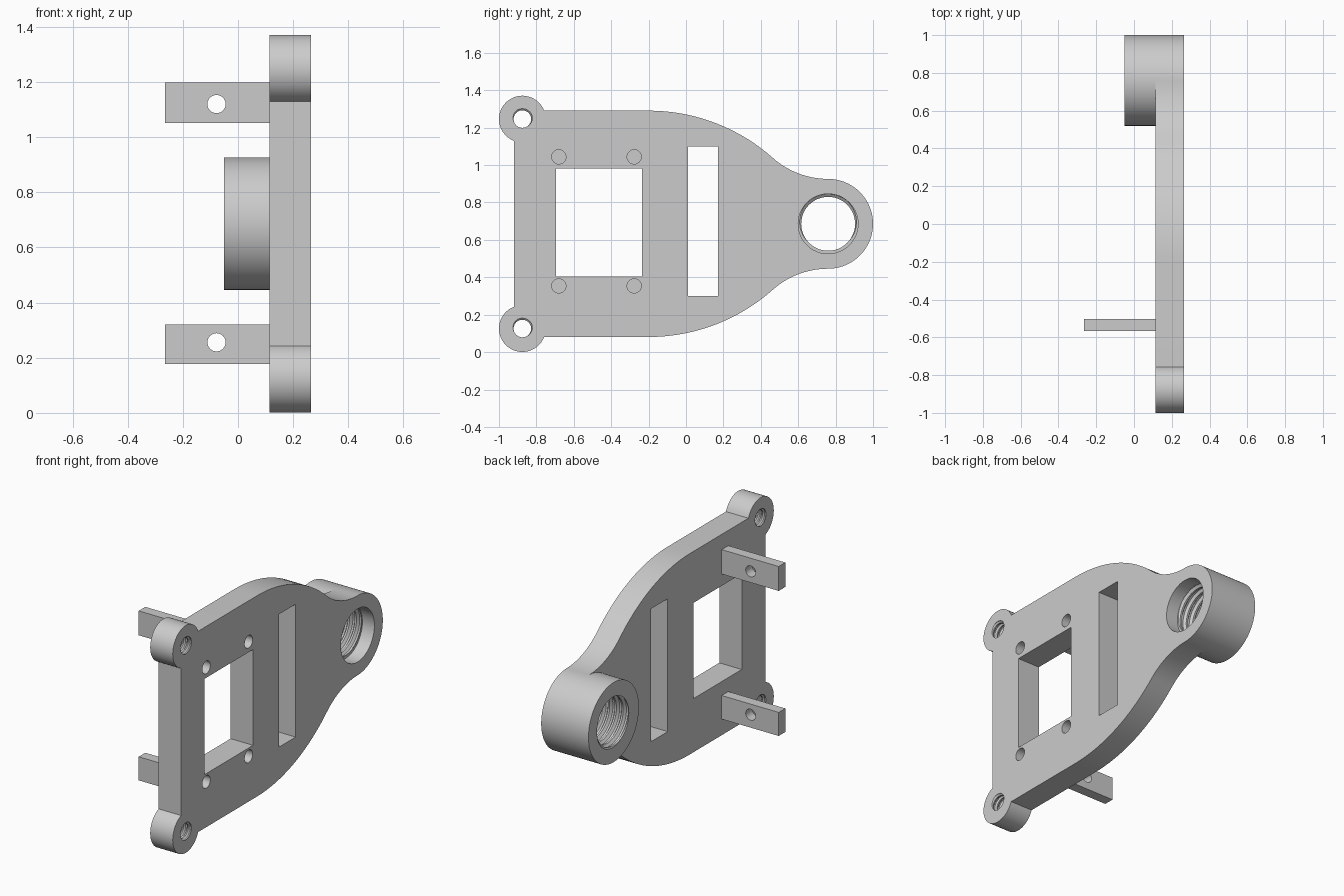
import bpy, bmesh
from math import sin, cos, pi, radians, atan2, sqrt

if "Cube" in bpy.data.objects:
    bpy.data.objects.remove(bpy.data.objects["Cube"])

MID = 0.686                     # height of the symmetry line
BACK, FACE = 0.115, 0.265       # the two sides of the plate

grey = bpy.data.materials.new("plain grey")
grey.use_nodes = True
COLOUR = (0.6, 0.6, 0.6, 1)
grey.diffuse_color = COLOUR
grey.node_tree.nodes["Principled BSDF"].inputs["Base Color"].default_value = COLOUR


def finish(name, bm):
    bmesh.ops.recalc_face_normals(bm, faces=bm.faces[:])
    mesh = bpy.data.meshes.new(name)
    bm.to_mesh(mesh)
    bm.free()
    mesh.materials.append(grey)
    ob = bpy.data.objects.new(name, mesh)
    bpy.context.collection.objects.link(ob)
    return ob


def prism(name, outline, a, b, axis="x"):
    """Extrude a closed outline: (y, z) along x, or (x, z) along y."""
    place = (lambda u, v, t: (t, u, v)) if axis == "x" else (lambda u, v, t: (u, t, v))
    bm = bmesh.new()
    low = [bm.verts.new(place(u, v, a)) for u, v in outline]
    high = [bm.verts.new(place(u, v, b)) for u, v in outline]
    bm.faces.new(low)
    bm.faces.new(high[::-1])
    n = len(outline)
    for i in range(n):
        j = (i + 1) % n
        bm.faces.new((low[i], low[j], high[j], high[i]))
    return finish(name, bm)


def arc(u, v, r, start, end, n):
    angles = [radians(start + (end - start) * i / n) for i in range(n + 1)]
    return [(u + r * cos(t), v + r * sin(t)) for t in angles]


def circle(u, v, r, n=48):
    return arc(u, v, r, 0, 360, n)[:-1]


def rect(u0, u1, v0, v1):
    return [(u0, v0), (u1, v0), (u1, v1), (u0, v1)]


def threaded_rod(name, y, z, minor, major, pitch, x0, x1, n=32):
    """Closed rod along x with a helical ridge, used to cut a screw thread."""
    shape = [minor, minor, major, major]
    k = len(shape)
    rows = int((x1 - x0) / pitch * k)
    bm = bmesh.new()
    grid = []
    for i in range(rows):
        ring = []
        for j in range(n):
            t = 2 * pi * j / n
            r = shape[i % k]
            ring.append(bm.verts.new((x0 + pitch * (i / k + j / n),
                                      y + r * cos(t), z + r * sin(t))))
        grid.append(ring)

    def at(i, j):
        return grid[i][j] if j < n else grid[i + k][0]

    for i in range(rows - 1):
        for j in range(n):
            if j < n - 1 or i + 1 + k < rows:
                bm.faces.new((at(i, j), at(i, j + 1), at(i + 1, j + 1), at(i + 1, j)))
    # Close each end with a fan to a point on the axis
    first, last = grid[0][0].co.x - pitch, grid[-1][-1].co.x + pitch
    middle = (x0 + x1) / 2
    for e in [e for e in bm.edges if e.is_boundary]:
        if not e.is_valid:
            continue
        x = (e.verts[0].co.x + e.verts[1].co.x) / 2
        bm.faces.new((e.verts[0], e.verts[1],
                      bm.verts.new((first if x < middle else last, y, z))))
    bmesh.ops.remove_doubles(bm, verts=bm.verts[:], dist=1e-5)
    return finish(name, bm)


def boolean(ob, tool, operation="DIFFERENCE"):
    mod = ob.modifiers.new("cut", "BOOLEAN")
    mod.operation, mod.solver, mod.object = operation, "EXACT", tool
    bpy.context.view_layer.objects.active = ob
    bpy.ops.object.modifier_apply(modifier=mod.name)
    bpy.data.objects.remove(tool)


# Plate outline: upper half from ring tip to front edge, then mirrored
RING_Y, RING_R = 0.76, 0.24
EAR_Y, EAR_Z, EAR_R = -0.875, 1.246, 0.125
TOP, SHOULDER_Y, BIG = 1.291, -0.2, 1.0
rise, run = TOP - MID - RING_R, RING_Y - SHOULDER_Y
sweep = 2 * atan2(rise, run)
small = run / sin(sweep) - BIG
deg = sweep * 180 / pi
lift = TOP - EAR_Z
ear_start = atan2(lift, sqrt(EAR_R ** 2 - lift ** 2)) * 180 / pi

half = arc(RING_Y, MID, RING_R, 0, 90, 24)
half += arc(RING_Y, MID + RING_R + small, small, 270, 270 - deg, 14)[1:]
half += arc(SHOULDER_Y, TOP - BIG, BIG, 90 - deg, 90, 18)[1:]
half += arc(EAR_Y, EAR_Z, EAR_R, ear_start, 270 - ear_start, 30)
outline = half + [(y, 2 * MID - z) for y, z in half[:0:-1]]
plate = prism("mounting_plate", outline, BACK, FACE)

# Ring boss standing out from the back of the plate
boolean(plate, prism("ring_boss", circle(RING_Y, MID, RING_R, 96), -0.05, BACK), "UNION")

# Square window and tall slot
boolean(plate, prism("window_cutter", rect(-0.695, -0.235, 0.404, 0.981), 0, 0.4))
boolean(plate, prism("slot_cutter", rect(0.01, 0.17, 0.299, 1.099), 0, 0.4))

# Four blind screw holes around the window
for y in (-0.68, -0.277):
    for z in (0.354, 1.044):
        boolean(plate, prism("blind_hole_cutter", circle(y, z, 0.038, 32), 0.165, 0.4))

# Threaded holes in the ears and in the ring, with a smooth mouth on the ring
for z in (EAR_Z, 2 * MID - EAR_Z):
    boolean(plate, threaded_rod("ear_thread_cutter", EAR_Y, z, 0.047, 0.056, 0.03, 0.03, 0.36, 24))
boolean(plate, threaded_rod("ring_thread_cutter", RING_Y, MID, 0.144, 0.159, 0.045, -0.17, 0.22, 48))
boolean(plate, prism("ring_mouth_cutter", circle(RING_Y, MID, 0.16), 0.185, 0.4))

# Two drilled arms reaching out from the back
parts = [plate]
for name, z0, z1, hole_z in (("upper_arm", 1.052, 1.199, 1.12), ("lower_arm", 0.178, 0.32, 0.256)):
    arm = prism(name, rect(-0.265, BACK, z0, z1), -0.567, -0.504, "y")
    boolean(arm, prism("arm_hole_cutter", circle(-0.078, hole_z, 0.033, 32), -0.7, -0.4, "y"))
    parts.append(arm)

# Smooth the round walls, keep the edges sharp
bpy.ops.object.select_all(action="DESELECT")
for ob in parts:
    ob.select_set(True)
bpy.context.view_layer.objects.active = plate
bpy.ops.object.shade_smooth_by_angle(angle=radians(30))
